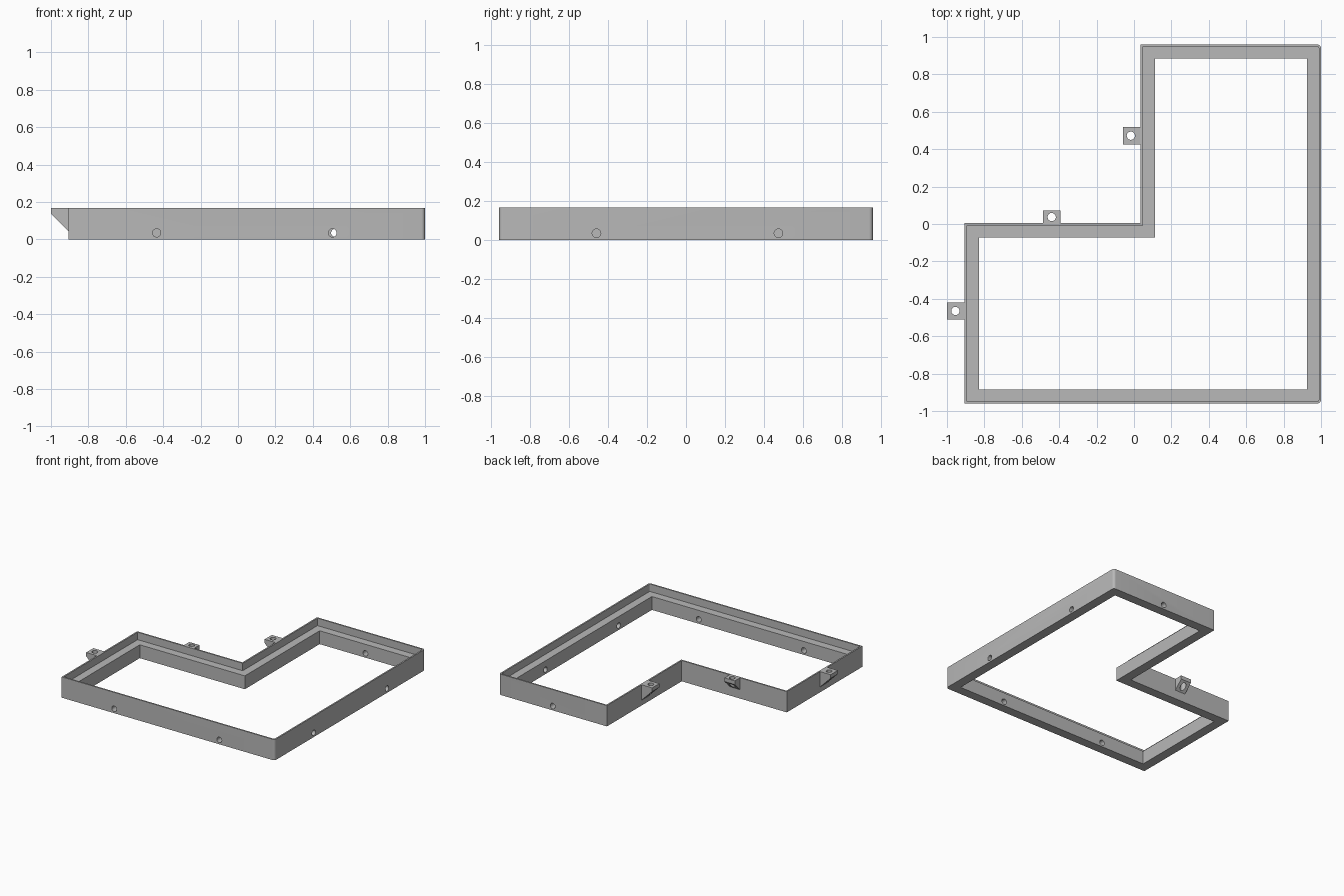
import bpy
import bmesh
from math import pi, sin, cos, radians
from mathutils import Matrix, Vector

if "Cube" in bpy.data.objects:
    bpy.data.objects.remove(bpy.data.objects["Cube"], do_unlink=True)

HEIGHT, LEDGE_Z, HOLE_Z, HOLE_R = 0.168, 0.108, 0.035, 0.022
LEFT, RIGHT, HALF_Y, NOTCH_X, NOTCH_Y = -0.905, 1.0, 0.96, 0.035, 0.005

grey = bpy.data.materials.new("plain grey")
grey.use_nodes = True
colour = (0.48, 0.48, 0.48, 1)
grey.diffuse_color = colour
grey.node_tree.nodes["Principled BSDF"].inputs["Base Color"].default_value = colour


def finish(name, bm):
    bmesh.ops.recalc_face_normals(bm, faces=bm.faces)
    mesh = bpy.data.meshes.new(name)
    bm.to_mesh(mesh)
    bm.free()
    mesh.materials.append(grey)
    obj = bpy.data.objects.new(name, mesh)
    bpy.context.collection.objects.link(obj)
    return obj


def prism(name, points, direction):
    """Extrude a closed outline of 3D points along a direction."""
    bm = bmesh.new()
    face = bm.faces.new([bm.verts.new(p) for p in points])
    top = bmesh.ops.extrude_face_region(bm, geom=[face])["geom"]
    bmesh.ops.translate(bm, vec=direction,
                        verts=[v for v in top if isinstance(v, bmesh.types.BMVert)])
    return finish(name, bm)


def outline(inset, radius):
    """L-shaped outline, moved inwards, with the two +x corners rounded."""
    x0, x1, y1 = LEFT + inset, RIGHT - inset, HALF_Y - inset
    nx, ny = NOTCH_X + inset, NOTCH_Y - inset
    pts = [(x0, -y1)]
    for side, start in ((-1, -90), (1, 0)):
        if radius:
            for i in range(7):
                a = radians(start + 15 * i)
                pts.append((x1 - radius + radius * cos(a),
                            side * (y1 - radius) + radius * sin(a)))
        else:
            pts.append((x1, side * y1))
    return pts + [(nx, y1), (nx, ny), (x0, ny)]


def l_block(name, inset, radius, z0, z1):
    return prism(name, [(x, y, z0) for x, y in outline(inset, radius)], (0, 0, z1 - z0))


def cylinder(centre, axis, length):
    bm = bmesh.new()
    turn = Vector((0, 0, 1)).rotation_difference(Vector(axis)).to_matrix().to_4x4()
    bmesh.ops.create_cone(bm, cap_ends=True, segments=32, radius1=HOLE_R, radius2=HOLE_R,
                          depth=length, matrix=Matrix.Translation(centre) @ turn)
    return finish("hole_cutter", bm)


def cut(target, cutter):
    mod = target.modifiers.new("cut", "BOOLEAN")
    mod.operation, mod.solver, mod.object = "DIFFERENCE", "EXACT", cutter
    cutter.hide_render = True
    bpy.context.view_layer.objects.active = target
    bpy.ops.object.modifier_apply(modifier=mod.name)
    bpy.data.objects.remove(cutter, do_unlink=True)


def smooth(obj):
    bpy.ops.object.select_all(action="DESELECT")
    obj.select_set(True)
    bpy.context.view_layer.objects.active = obj
    bpy.ops.object.shade_smooth_by_angle(angle=radians(30))


# Frame: outer wall with a thin lip above a wide ledge
frame = l_block("frame", 0, 0.02, 0, HEIGHT)
cut(frame, l_block("lip_cutter", 0.012, 0.008, LEDGE_Z, HEIGHT + 0.1))
cut(frame, l_block("opening_cutter", 0.076, 0, -0.1, HEIGHT + 0.1))

# Screw holes through the front, back and +x walls
for x, y in ((-0.435, -HALF_Y), (0.505, -HALF_Y), (0.52, HALF_Y)):
    cut(frame, cylinder((x, y, HOLE_Z), (0, 1, 0), 0.3))
for y in (-0.46, 0.475):
    cut(frame, cylinder((RIGHT, y, HOLE_Z), (1, 0, 0), 0.3))
smooth(frame)


def mounting_tab(name, base, angle, length, hole):
    """Bracket with a sloped underside and a vertical screw hole."""
    width, tip = 0.092, 0.03
    place = Matrix.Translation(base) @ Matrix.Rotation(angle, 4, "Z")
    profile = [(0, HEIGHT), (length, HEIGHT), (length, HEIGHT - tip),
               (0, HEIGHT - tip - length)]
    pts = [place @ Vector((x, -width / 2, z)) for x, z in profile]
    tab = prism(name, pts, place.to_3x3() @ Vector((0, width, 0)))
    cut(tab, cylinder(place @ Vector((hole, 0, HEIGHT / 2)), (0, 0, 1), 0.5))
    smooth(tab)


# Mounting tabs on the outside of the -x wall and both notch walls
mounting_tab("side_tab", (LEFT, -0.465, 0), pi, 0.095, 0.05)
mounting_tab("notch_side_tab", (NOTCH_X, 0.472, 0), pi, 0.095, 0.052)
mounting_tab("notch_back_tab", (-0.44, NOTCH_Y, 0), pi / 2, 0.066, 0.032)
